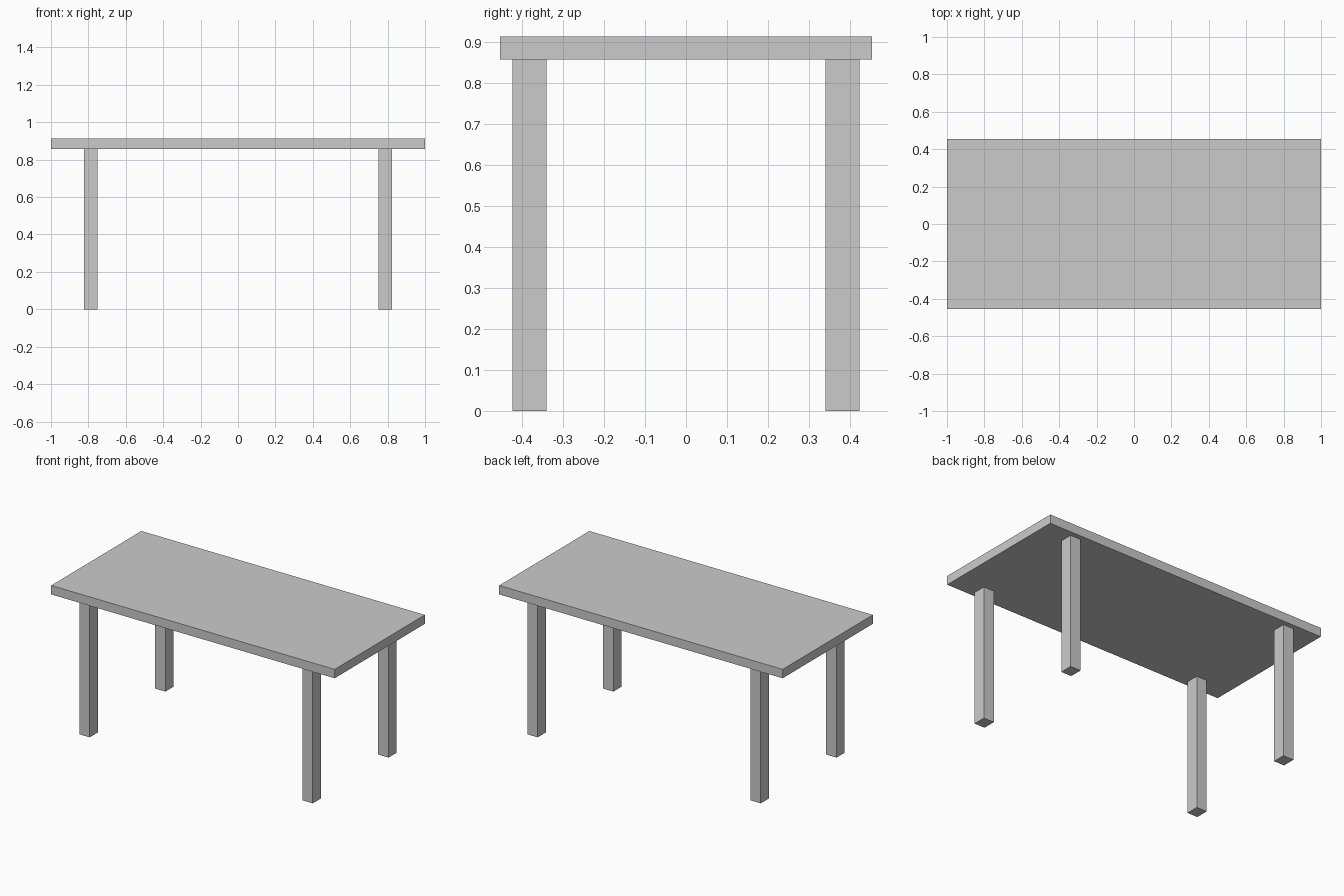
import bpy

if "Cube" in bpy.data.objects:
    bpy.data.objects.remove(bpy.data.objects["Cube"])


def box(name, center, size):
    """Add a box with its size baked into the mesh."""
    bpy.ops.mesh.primitive_cube_add(size=1, location=center)
    obj = bpy.context.object
    obj.name = name
    obj.scale = size
    bpy.ops.object.transform_apply(location=False, rotation=False, scale=True)
    return obj


LEG_HEIGHT = 0.857
TOP_THICKNESS = 0.057

# Table top
box("table_top", (0, 0, LEG_HEIGHT + TOP_THICKNESS / 2), (2.0, 0.909, TOP_THICKNESS))

# Four legs, flush with the underside of the top
for x_name, x in (("left", -0.787), ("right", 0.787)):
    for y_name, y in (("front", -0.382), ("back", 0.382)):
        box(f"{y_name}_{x_name}_leg", (x, y, LEG_HEIGHT / 2), (0.073, 0.082, LEG_HEIGHT))
